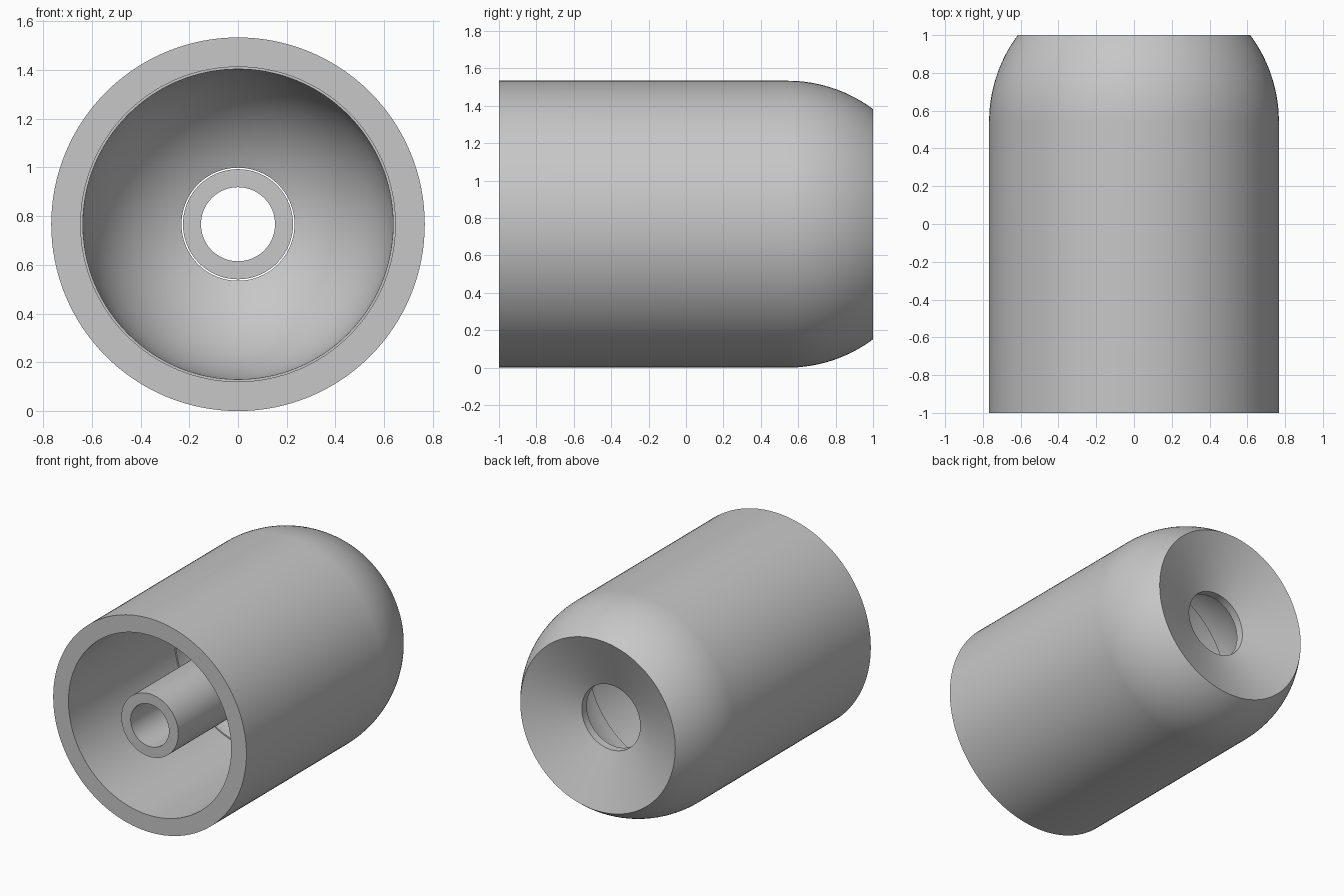
import bpy, bmesh, math
from mathutils import Vector, Matrix

cube = bpy.data.objects.get("Cube")
if cube:
    bpy.data.objects.remove(cube, do_unlink=True)

RADIUS = 0.767
SEGMENTS = 128

grey = bpy.data.materials.new("neutral_grey")
grey.use_nodes = True
colour = (0.57, 0.57, 0.57, 1)
grey.diffuse_color = colour
grey.node_tree.nodes["Principled BSDF"].inputs["Base Color"].default_value = colour


def dome(radius, centre, end_radius, steps=20):
    """Arc points (radius, y) from a sphere's equator to a smaller end radius."""
    last = math.acos(end_radius / radius)
    return [(radius * math.cos(last * i / steps),
             centre + radius * math.sin(last * i / steps)) for i in range(steps + 1)]


def lathe(name, profile):
    """Revolve a closed (radius, y) profile around the lengthwise axis."""
    bm = bmesh.new()
    verts = [bm.verts.new((r, y, 0)) for r, y in profile]
    edges = [bm.edges.new((v, verts[(i + 1) % len(verts)])) for i, v in enumerate(verts)]
    bmesh.ops.spin(bm, geom=verts + edges, cent=(0, 0, 0), axis=(0, 1, 0),
                   angle=math.tau, steps=SEGMENTS, use_merge=True)
    bmesh.ops.remove_doubles(bm, verts=bm.verts, dist=1e-5)
    bmesh.ops.recalc_face_normals(bm, faces=bm.faces)
    bm.transform(Matrix.Translation(Vector((0, 0, RADIUS))))
    mesh = bpy.data.meshes.new(name)
    bm.to_mesh(mesh)
    bm.free()
    mesh.materials.append(grey)
    obj = bpy.data.objects.new(name, mesh)
    bpy.context.collection.objects.link(obj)
    bpy.ops.object.select_all(action='DESELECT')
    obj.select_set(True)
    bpy.context.view_layer.objects.active = obj
    bpy.ops.object.shade_smooth_by_angle(angle=math.radians(25))
    return obj


# Outer shell: cylinder, truncated dome, conical recess, hole, domed cavity, bore
outer = [(RADIUS, -1)] + dome(RADIUS, 0.542, 0.615)
outer[-1] = (0.615, 1)
cavity = dome(0.637, 0.2, 0.232)
lathe("shell", outer + [(0.232, 0.85)] + cavity[::-1] + [(0.646, 0.2), (0.646, -1)])

# Inner sleeve, flush with the open end
lathe("inner_tube", [(0.226, -1), (0.226, 0.2), (0.152, 0.2), (0.152, -1)])
